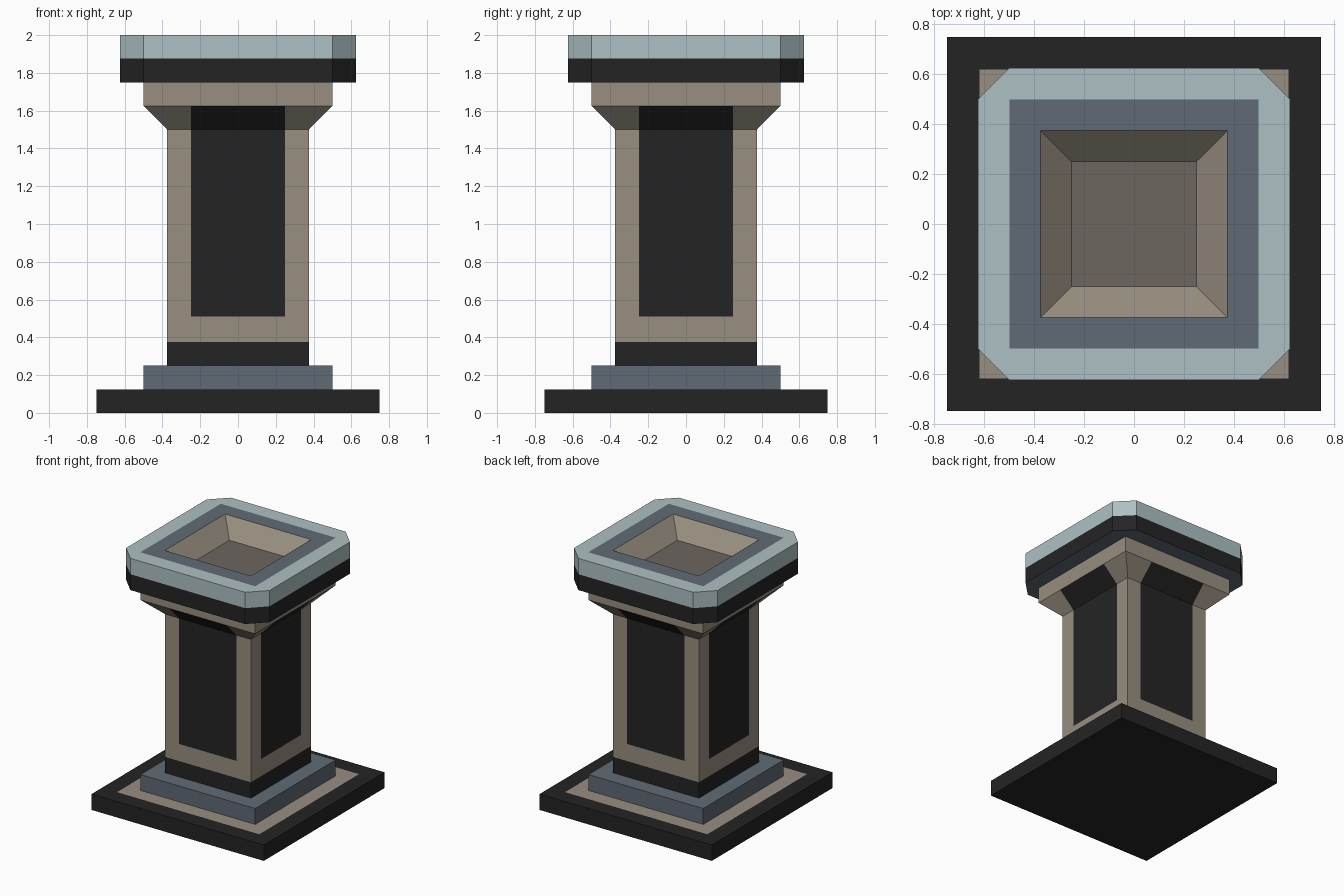
import bpy, bmesh

if "Cube" in bpy.data.objects:
    bpy.data.objects.remove(bpy.data.objects["Cube"])


def material(name, r, g, b):
    m = bpy.data.materials.new(name)
    lin = [((c / 255 + 0.055) / 1.055) ** 2.4 for c in (r, g, b)]
    m.diffuse_color = (*lin, 1.0)
    m.use_nodes = True
    m.node_tree.nodes["Principled BSDF"].inputs["Base Color"].default_value = m.diffuse_color
    return m


MATS = [material("black", 36, 36, 36),
        material("tan stone", 152, 142, 128),
        material("slate blue", 96, 106, 117),
        material("pale blue", 174, 192, 195),
        material("dark stone", 108, 102, 95)]
BLACK, TAN, SLATE, PALE, FLOOR = range(5)


def ring(bm, h, c, z):
    # square of half-width h with corners chamfered by c, counter-clockwise
    k = h - c
    pts = [(h, -k), (h, k), (k, h), (-k, h), (-h, k), (-h, -k), (-k, -h), (k, -h)]
    return [bm.verts.new((x, y, z)) for x, y in pts]


def loft(name, rings, colours, bottom=None, top=None, paint=None):
    bm = bmesh.new()
    loops = [ring(bm, *r) for r in rings]
    for a, b, col in zip(loops, loops[1:], colours):
        for i in range(8):
            j = (i + 1) % 8
            bm.faces.new((a[i], a[j], b[j], b[i])).material_index = col
    if bottom is not None:
        bm.faces.new(loops[0][::-1]).material_index = bottom
    if top is not None:
        bm.faces.new(loops[-1]).material_index = top
    bmesh.ops.remove_doubles(bm, verts=bm.verts, dist=1e-5)
    if paint:
        paint(bm)
    me = bpy.data.meshes.new(name)
    bm.to_mesh(me)
    bm.free()
    for m in MATS:
        me.materials.append(m)
    ob = bpy.data.objects.new(name, me)
    bpy.context.collection.objects.link(ob)
    return ob


def paint_panels(bm):
    # cut a dark panel into each side, running up over the flare
    for co, no in [((s * 0.25, 0, 0), (1, 0, 0)) for s in (-1, 1)] + \
                  [((0, s * 0.25, 0), (0, 1, 0)) for s in (-1, 1)] + \
                  [((0, 0, 0.51), (0, 0, 1))]:
        bmesh.ops.bisect_plane(bm, geom=bm.verts[:] + bm.edges[:] + bm.faces[:],
                               plane_co=co, plane_no=no)
    for f in bm.faces:
        c = f.calc_center_median()
        if 0.51 < c.z < 1.625 and min(abs(c.x), abs(c.y)) < 0.24:
            f.material_index = BLACK


# floor slab with a tan inlay on top
loft("base_slab", [(0.75, 0, 0), (0.75, 0, 0.125), (0.62, 0, 0.125)],
     [BLACK, BLACK], BLACK, TAN)

# plinth step
loft("plinth_step", [(0.5, 0, 0.125), (0.5, 0, 0.25)], [SLATE], None, SLATE)

# column with black foot band and flared head
loft("column", [(0.375, 0, 0.25), (0.375, 0, 0.375), (0.375, 0, 1.5),
                (0.5, 0, 1.625), (0.5, 0, 1.75)],
     [BLACK, TAN, TAN, TAN], paint=paint_panels)

# chamfered cap with a sunken basin
loft("basin_cap", [(0.625, 0.125, 1.75), (0.625, 0.125, 1.875), (0.625, 0.125, 2.0),
                   (0.5, 0, 2.0), (0.375, 0, 2.0), (0.25, 0, 1.875)],
     [BLACK, PALE, PALE, SLATE, TAN], SLATE, FLOOR)
